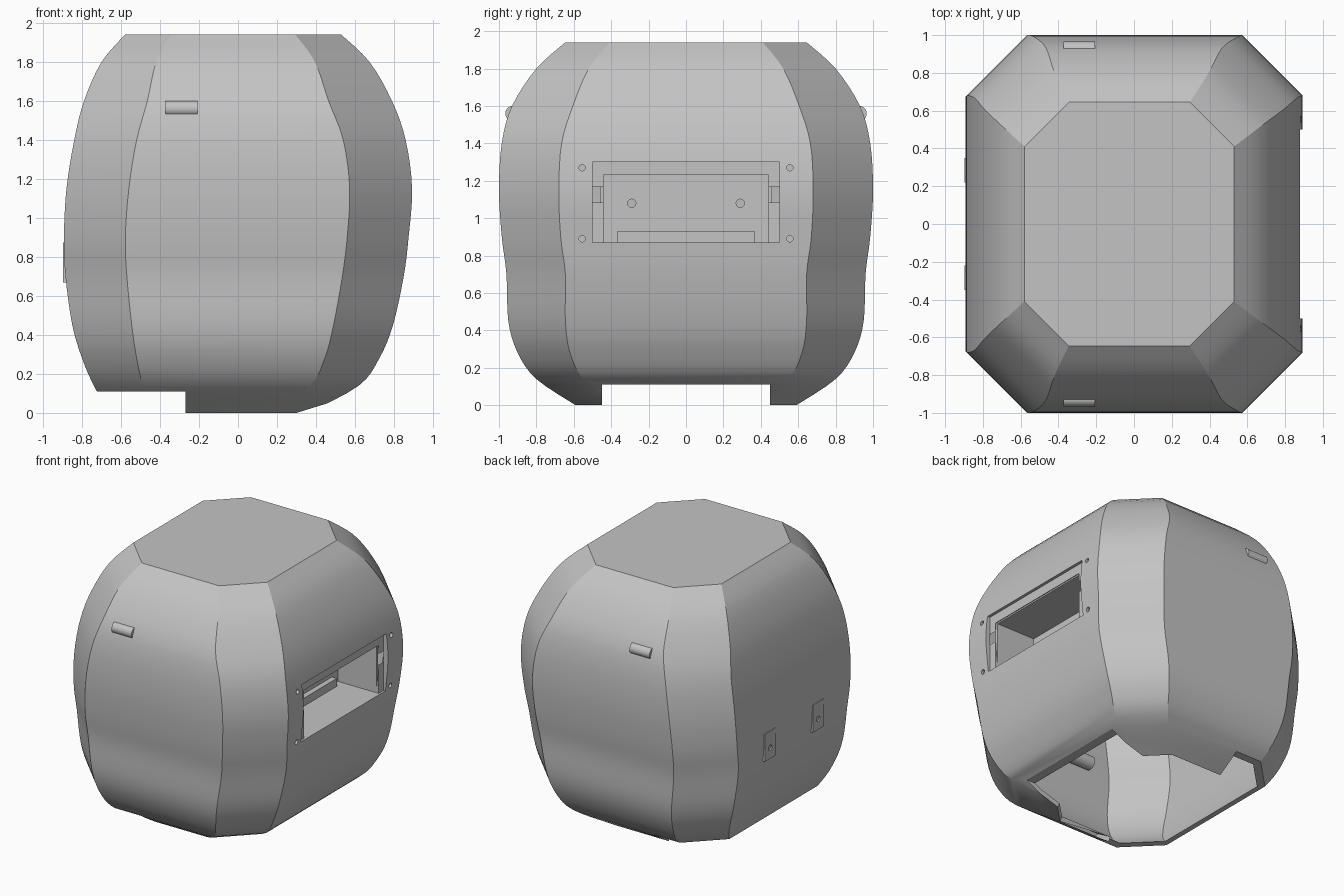
import bpy, bmesh, math
from mathutils import Vector, Matrix

if "Cube" in bpy.data.objects:
    bpy.data.objects.remove(bpy.data.objects["Cube"])

grey = bpy.data.materials.new("warm_grey")
grey.use_nodes = True
colour = (0.55, 0.55, 0.55, 1)
grey.diffuse_color = colour
grey.node_tree.nodes["Principled BSDF"].inputs["Base Color"].default_value = colour


def finish(name, bm):
    bmesh.ops.recalc_face_normals(bm, faces=bm.faces)
    mesh = bpy.data.meshes.new(name)
    bm.to_mesh(mesh)
    bm.free()
    obj = bpy.data.objects.new(name, mesh)
    mesh.materials.append(grey)
    bpy.context.collection.objects.link(obj)
    return obj


def activate(obj):
    bpy.ops.object.select_all(action='DESELECT')
    obj.select_set(True)
    bpy.context.view_layer.objects.active = obj


def smooth(obj):
    activate(obj)
    bpy.ops.object.shade_smooth_by_angle(angle=math.radians(25))


def box(name, x, y, z):
    bm = bmesh.new()
    bmesh.ops.create_cube(bm, size=1)
    for v in bm.verts:
        v.co = [(r[0] + r[1]) / 2 + c * (r[1] - r[0]) for r, c in zip((x, y, z), v.co)]
    return finish(name, bm)


def rod(name, centre, radius, length, sides=24):
    # cylinder lying along x
    bm = bmesh.new()
    bmesh.ops.create_cone(bm, cap_ends=True, segments=sides, radius1=radius,
                          radius2=radius, depth=length,
                          matrix=Matrix.Translation(centre) @ Matrix.Rotation(math.pi / 2, 4, 'Y'))
    return finish(name, bm)


def cut(obj, cutter):
    activate(obj)
    mod = obj.modifiers.new("cut", 'BOOLEAN')
    mod.operation, mod.solver, mod.object = 'DIFFERENCE', 'EXACT', cutter
    bpy.ops.object.modifier_apply(modifier=mod.name)
    bpy.data.objects.remove(cutter)


# Octagonal sections: height, reach to -x, reach to +x, half depth, corner chamfer
sections = [
    (0.0, .66, .36, .59, .20), (.14, .74, .62, .80, .25), (.28, .80, .725, .90, .28),
    (.45, .85, .795, .95, .305), (.70, .885, .85, .96, .315), (.90, .893, .875, .985, .315),
    (1.15, .88, .893, 1.0, .32), (1.40, .84, .86, .985, .32), (1.60, .79, .79, .93, .325),
    (1.80, .70, .675, .80, .28), (1.94, .58, .53, .645, .235)]


def spline(points, steps):
    # smooth curve through every section
    pts = [points[0]] + points + [points[-1]]
    out = []
    for p, q, r, s in zip(pts, pts[1:], pts[2:], pts[3:]):
        for i in range(steps):
            t = i / steps
            out.append([b + t / 2 * (c - a + t * (2 * a - 5 * b + 4 * c - d
                        + t * (3 * (b - c) + d - a))) for a, b, c, d in zip(p, q, r, s)])
    return out + [points[-1]]


# Shell: lofted sections, closed at the top and open below
bm = bmesh.new()
rings = []
for z, left, right, depth, ch in spline(sections, 4):
    outline = [(right, depth - ch), (right - ch, depth), (ch - left, depth), (-left, depth - ch)]
    outline += [(x, -y) for x, y in reversed(outline)]
    rings.append([bm.verts.new((x, y, z)) for x, y in outline])
for low, high in zip(rings, rings[1:]):
    for i in range(8):
        j = (i + 1) % 8
        bm.faces.new((low[i], low[j], high[j], high[i]))
bm.faces.new(rings[-1])
shell = finish("shell", bm)
activate(shell)
wall = shell.modifiers.new("wall", 'SOLIDIFY')
wall.thickness, wall.offset, wall.use_even_offset = 0.035, -1, True
bpy.ops.object.modifier_apply(modifier=wall.name)

# Bottom notches, window with stepped frame, and screw holes
cut(shell, box("notch", (-2, 2), (-.45, .45), (-.5, .11)))
cut(shell, box("side_notch", (-2, -.27), (-2, 2), (-.5, .11)))
cut(shell, box("window_frame", (.857, 1.2), (-.5, .5), (.87, 1.30)))
cut(shell, box("window", (.6, 1.2), (-.44, .44), (.87, 1.23)))
for y in (-.555, .555):
    for z in (.89, 1.27):
        cut(shell, rod("screw_hole", (.885, y, z), .017, .06, 16))
smooth(shell)

# Recessed tray behind the window
back = box("tray_back", (.50, .52), (-.46, .46), (.85, 1.25))
for y in (-.29, .29):
    cut(back, rod("tray_hole", (.51, y, 1.08), .022, .1, 16))
box("tray_floor", (.52, .84), (-.46, .46), (.85, .87))
box("tray_ceiling", (.52, .84), (-.46, .46), (1.23, 1.25))
box("tray_lip", (.52, .56), (-.37, .37), (.87, .93))

for side, y in (("right", -1), ("left", 1)):
    box("tray_wall_" + side, (.52, .84), sorted((y * .44, y * .46)), (.87, 1.23))
    # Socket plates on the closed side
    plate = box("socket_plate_" + side, (-.898, -.85), (y * .285 - .065, y * .285 + .065), (.67, .875))
    cut(plate, rod("socket_hole", (-.895, y * .285, .75), .02, .04, 16))
    # Rounded studs on the front and back faces, and pegs inside
    smooth(rod("stud_" + side, (-.29, y * .925, 1.56), .041, .165))
    smooth(rod("inner_peg_" + side, (-.26, y * .89, .78), .05, .2))
